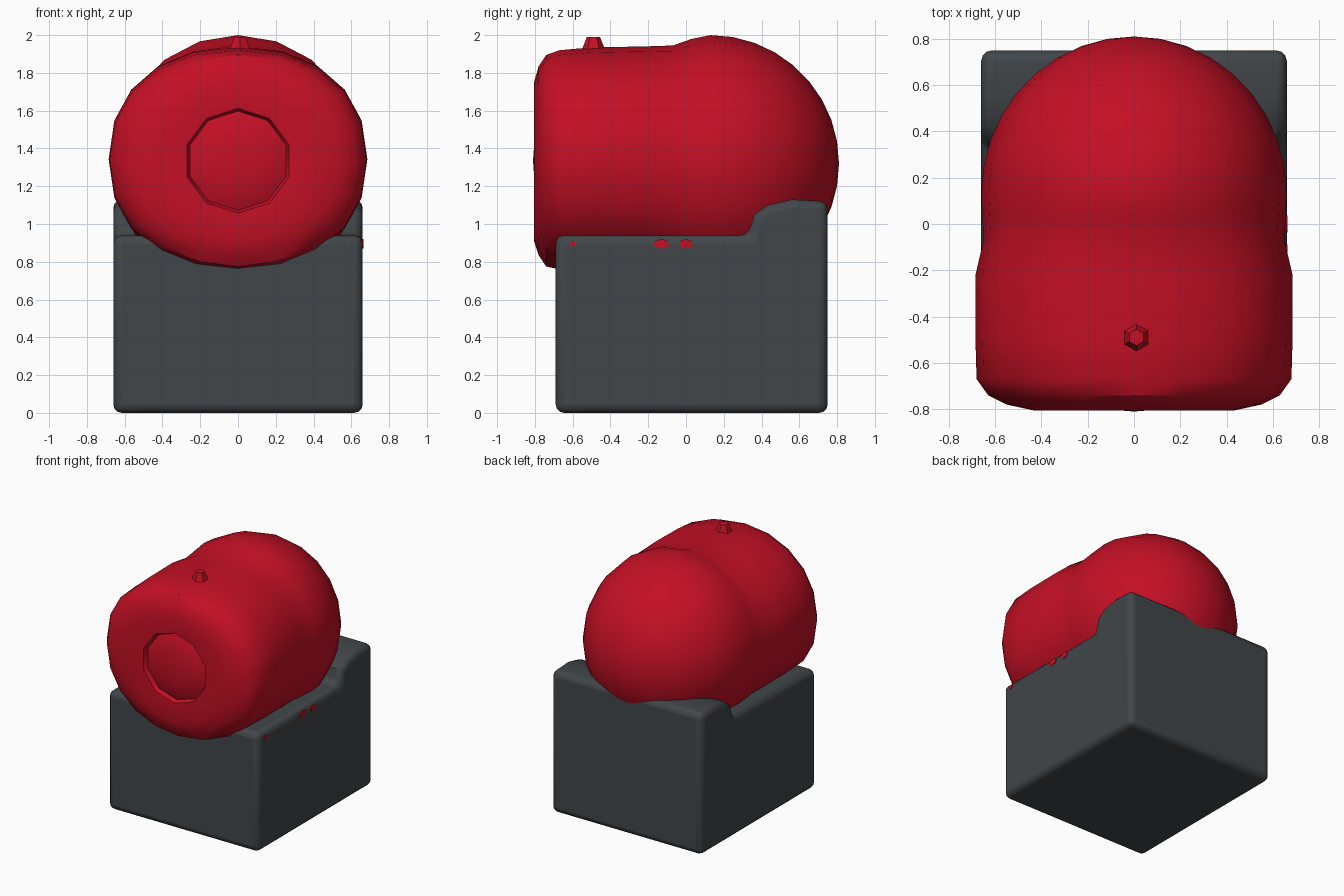
import bpy, bmesh, math

if "Cube" in bpy.data.objects:
    bpy.data.objects.remove(bpy.data.objects["Cube"])


def material(name, rgb):
    m = bpy.data.materials.new(name)
    m.diffuse_color = (*rgb, 1)
    m.use_nodes = True
    m.node_tree.nodes["Principled BSDF"].inputs["Base Color"].default_value = m.diffuse_color
    return m


RED = material("red", (0.55, 0.005, 0.018))
GREY = material("dark grey", (0.052, 0.061, 0.068))


def finish(bm, name, mat, angle=35):
    bmesh.ops.recalc_face_normals(bm, faces=bm.faces)
    mesh = bpy.data.meshes.new(name)
    bm.to_mesh(mesh)
    bm.free()
    ob = bpy.data.objects.new(name, mesh)
    bpy.context.collection.objects.link(ob)
    mesh.materials.append(mat)
    bpy.ops.object.select_all(action='DESELECT')
    ob.select_set(True)
    bpy.context.view_layer.objects.active = ob
    bpy.ops.object.shade_smooth_by_angle(angle=math.radians(angle))
    return ob


SIDES = 20


def spow(v, n):
    return math.copysign(abs(v) ** (2 / n), v)


def ring(bm, y, rx, rz, zc, n=2.0, ten_sided=False):
    vs = []
    for i in range(SIDES):
        a = 2 * math.pi * i / SIDES
        k = math.cos(math.pi / 10) if ten_sided and i % 2 else 1
        vs.append(bm.verts.new((rx * k * spow(math.sin(a), n), y,
                                zc + rz * k * spow(math.cos(a), n))))
    return vs


# Red body: lens, recess, drum and rear dome lofted along y
bm = bmesh.new()
rings = [ring(bm, y, r, r * 0.98, 1.335, 2, True) for y, r in
         [(-0.80, 0.14), (-0.785, 0.22), (-0.765, 0.268), (-0.797, 0.283)]]
for y, rx, rz, zc, n in [(-0.805, 0.435, 0.42, 1.33, 2), (-0.78, 0.55, 0.50, 1.335, 2.05),
                         (-0.74, 0.63, 0.56, 1.335, 2.1), (-0.67, 0.68, 0.58, 1.34, 2.2),
                         (-0.50, 0.685, 0.592, 1.343, 2.2), (-0.22, 0.685, 0.597, 1.343, 2.2),
                         (-0.07, 0.65, 0.62, 1.325, 2.1), (0.03, 0.655, 0.66, 1.32, 2)]:
    rings.append(ring(bm, y, rx, rz, zc, n))
for i in range(9):
    a = math.radians(10 * i)
    rings.append(ring(bm, 0.13 + 0.68 * math.sin(a),
                      0.66 * math.cos(a), 0.68 * math.cos(a), 1.32))
for a, b in zip(rings, rings[1:]):
    for i in range(SIDES):
        j = (i + 1) % SIDES
        bm.faces.new((a[i], a[j], b[j], b[i]))
for r, tip in ((rings[0], (0, -0.81, 1.335)), (rings[-1], (0, 0.81, 1.32))):
    c = bm.verts.new(tip)
    for i in range(SIDES):
        bm.faces.new((r[i], r[(i + 1) % SIDES], c))
finish(bm, "red_body", RED)

# Grey base: side profile with raised rear, extruded across x
profile = [(-0.69, 0), (0.75, 0), (0.75, 1.12), (0.56, 1.13), (0.43, 1.10),
           (0.36, 1.05), (0.33, 0.94), (-0.69, 0.94)]
bm = bmesh.new()
left = [bm.verts.new((-0.66, y, z)) for y, z in profile]
right = [bm.verts.new((0.66, y, z)) for y, z in profile]
bm.faces.new(left)
bm.faces.new(right[::-1])
for i in range(len(profile)):
    j = (i + 1) % len(profile)
    bm.faces.new((left[i], right[i], right[j], left[j]))
base = finish(bm, "grey_base", GREY)
bev = base.modifiers.new("rounded_edges", 'BEVEL')
bev.width = 0.045
bev.segments = 3
bev.limit_method = 'ANGLE'
bev.angle_limit = math.radians(40)

# Small stud on top of the drum
bm = bmesh.new()
bmesh.ops.create_cone(bm, cap_ends=True, segments=6, radius1=0.07, radius2=0.035, depth=0.09)
for v in bm.verts:
    v.co.x += 0.01
    v.co.y -= 0.49
    v.co.z += 1.945
finish(bm, "top_stud", RED, 20)

# Red spots on the right side of the base
for i, (y, ry) in enumerate([(-0.13, 0.042), (0.0, 0.036), (-0.6, 0.015)]):
    bm = bmesh.new()
    bmesh.ops.create_cone(bm, cap_ends=True, segments=8, radius1=1, radius2=1, depth=0.008)
    for v in bm.verts:
        v.co = (0.66 + v.co.z, y + ry * v.co.x, 0.895 + min(ry, 0.025) * v.co.y)
    finish(bm, f"side_spot_{i + 1}", RED)
